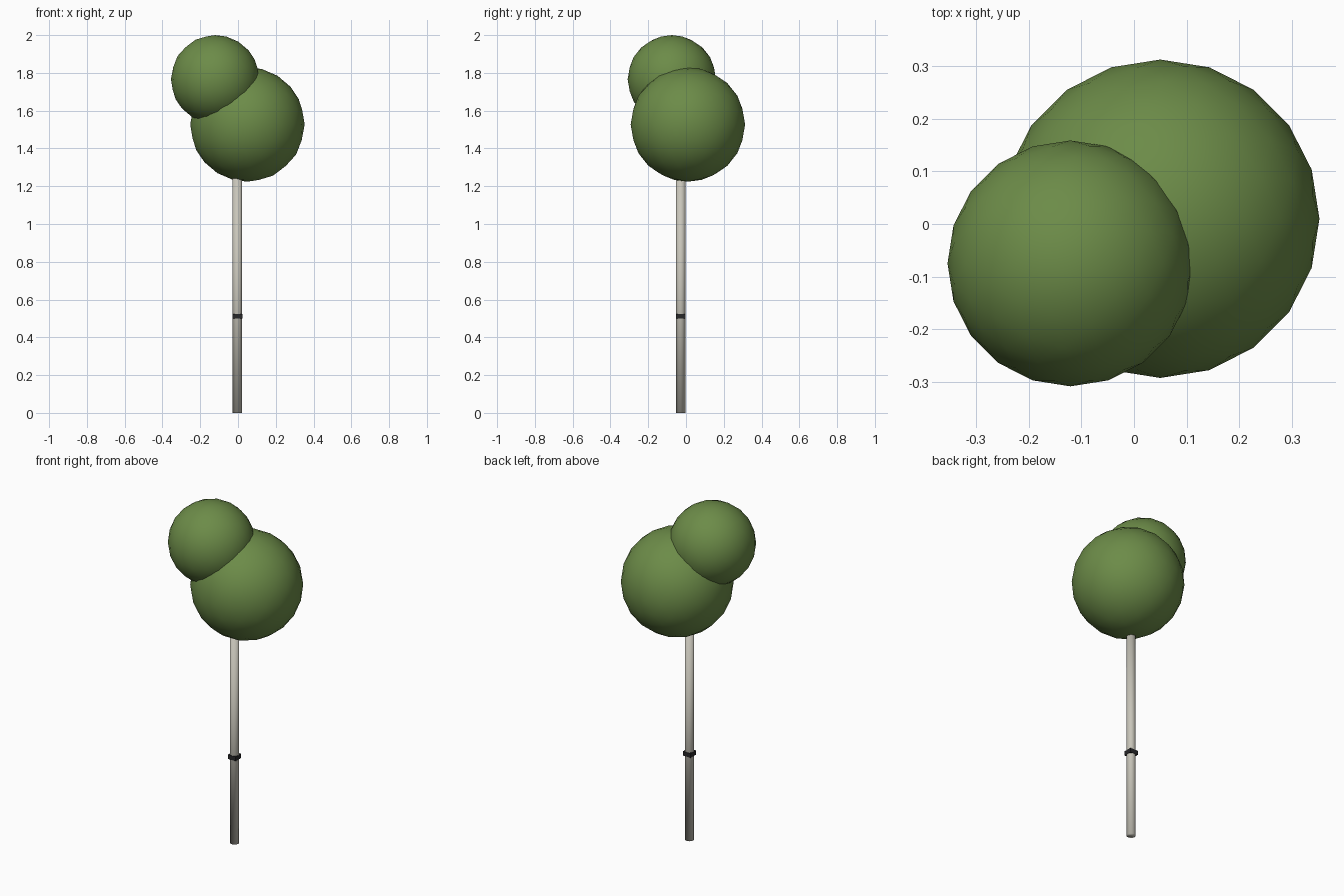
import bpy

cube = bpy.data.objects.get("Cube")
if cube:
    bpy.data.objects.remove(cube, do_unlink=True)


def material(name, colour):
    mat = bpy.data.materials.new(name)
    mat.use_nodes = True
    mat.diffuse_color = (*colour, 1)
    bsdf = next(n for n in mat.node_tree.nodes if n.type == "BSDF_PRINCIPLED")
    bsdf.inputs["Base Color"].default_value = (*colour, 1)
    return mat


leaf_green = material("leaf green", (0.15, 0.26, 0.065))
pale_bark = material("pale bark", (0.58, 0.56, 0.49))
dark_band = material("dark band", (0.02, 0.02, 0.022))


def finish(name, mat, smooth=True):
    obj = bpy.context.object
    obj.name = name
    obj.data.name = name
    obj.data.materials.append(mat)
    if smooth:
        bpy.ops.object.shade_smooth()
    return obj


def foliage(name, radius, location):
    bpy.ops.mesh.primitive_ico_sphere_add(subdivisions=3, radius=radius, location=location)
    finish(name, leaf_green)


# Trunk, shaded smooth over its ends
trunk_x, trunk_y, trunk_top = -0.003, -0.028, 1.3
bpy.ops.mesh.primitive_cylinder_add(vertices=12, radius=0.025, depth=trunk_top,
                                    location=(trunk_x, trunk_y, trunk_top / 2))
finish("trunk", pale_bark)

# Square dark bark mark around the trunk
bpy.ops.mesh.primitive_cube_add(size=1, location=(trunk_x, trunk_y, 0.511))
band = finish("bark_band", dark_band, smooth=False)
band.scale = (0.051, 0.051, 0.025)

# Two overlapping balls of leaves
foliage("lower_foliage", 0.303, (0.05, 0.01, 1.527))
foliage("upper_foliage", 0.234, (-0.121, -0.075, 1.766))
